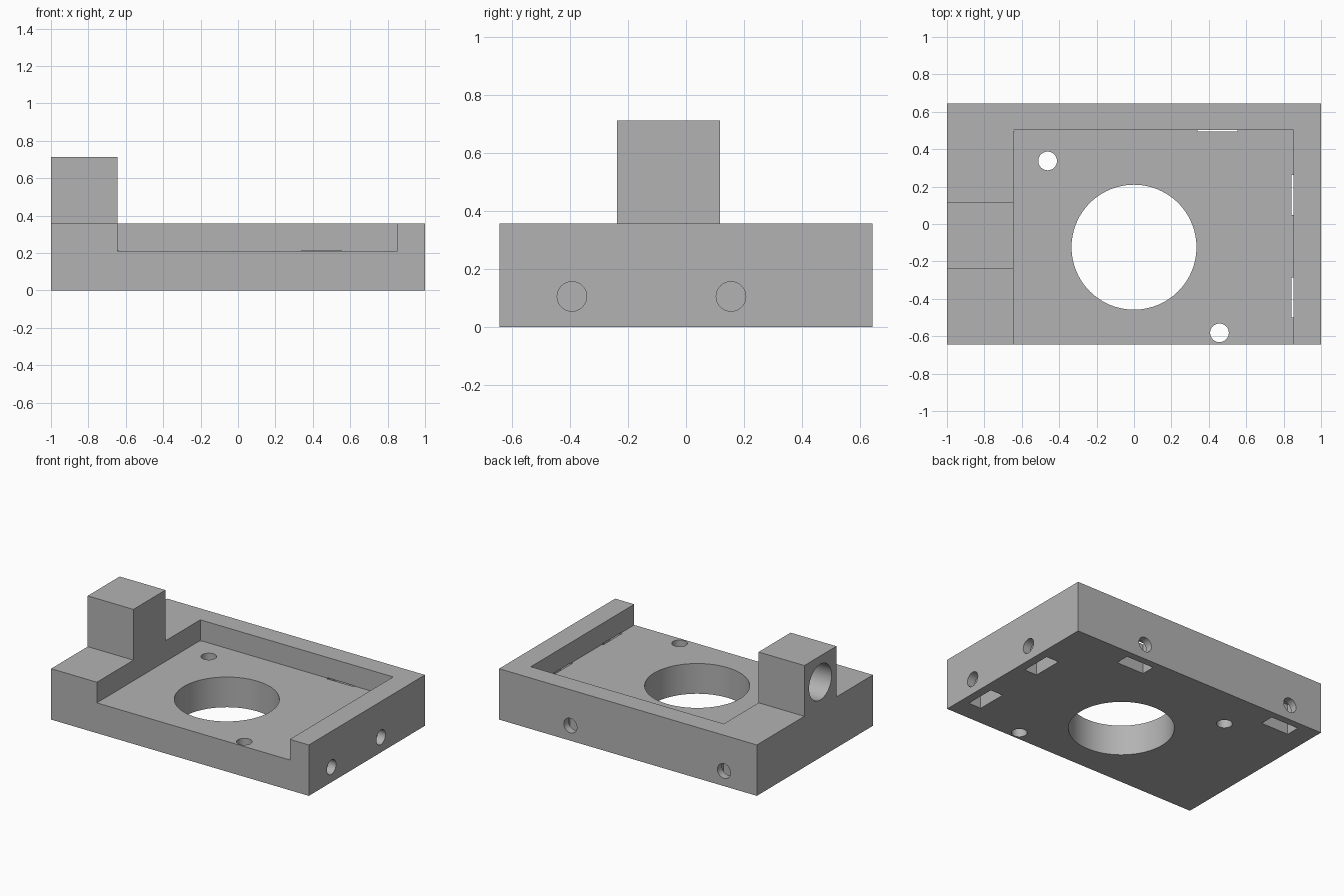
import bpy
import math

default = bpy.data.objects.get("Cube")
if default:
    bpy.data.objects.remove(default, do_unlink=True)

# Single grey material
grey = bpy.data.materials.new("plain_grey")
grey.use_nodes = True
colour = (0.45, 0.45, 0.45, 1)
grey.diffuse_color = colour
grey.node_tree.nodes["Principled BSDF"].inputs["Base Color"].default_value = colour


def box(name, x, y, z):
    """Box given by its (min, max) span on each axis."""
    bpy.ops.mesh.primitive_cube_add(size=1)
    ob = bpy.context.object
    ob.name = name
    ob.location = [(a + b) / 2 for a, b in (x, y, z)]
    ob.scale = [b - a for a, b in (x, y, z)]
    bpy.ops.object.transform_apply(location=True, rotation=True, scale=True)
    return ob


def rod(name, radius, centre, length, axis="z", sides=32):
    turn = {"x": (0, math.pi / 2, 0), "y": (math.pi / 2, 0, 0), "z": (0, 0, 0)}
    bpy.ops.mesh.primitive_cylinder_add(vertices=sides, radius=radius, depth=length,
                                        location=centre, rotation=turn[axis])
    ob = bpy.context.object
    ob.name = name
    bpy.ops.object.transform_apply(location=True, rotation=True, scale=True)
    return ob


def combine(target, tool, operation="DIFFERENCE"):
    mod = target.modifiers.new(tool.name, "BOOLEAN")
    mod.operation = operation
    mod.solver = "EXACT"
    mod.object = tool
    bpy.ops.object.select_all(action="DESELECT")
    target.select_set(True)
    bpy.context.view_layer.objects.active = target
    bpy.ops.object.modifier_apply(modifier=mod.name)
    bpy.data.objects.remove(tool, do_unlink=True)


DEEP, TOP, FLOOR = 0.643, 0.357, 0.212
SCREW_Z, SCREW_R = 0.106, 0.051
SLOT_TOP = FLOOR + 0.002

# Base block with the tower on its side wall
body = box("mount_body", (-1, 1), (-DEEP, DEEP), (0, TOP))
combine(body, box("tower", (-1, -0.645), (-0.238, 0.117), (TOP - 0.1, 0.713)), "UNION")

# Pocket open to the front
combine(body, box("pocket", (-0.645, 0.852), (-1, 0.503), (FLOOR, 1)))

# Vertical holes through the floor
combine(body, rod("centre_bore", 0.334, (0, -0.124, 0.2), 1, sides=96))
for x, y in ((-0.462, 0.337), (0.457, -0.582)):
    combine(body, rod("floor_hole", 0.05, (x, y, 0.2), 1))

# Blind bore in the outer face of the tower
combine(body, rod("tower_bore", 0.125, (-1, -0.06, 0.53), 0.54, "x", 48))

# Screw holes and nut slots in the side wall
for y in (-0.393, 0.155):
    combine(body, box("side_slot", (0.843, 0.94), (y - 0.107, y + 0.107), (-0.1, SLOT_TOP)))
    combine(body, rod("side_screw_hole", SCREW_R, (1, y, SCREW_Z), 0.3, "x"))

# Screw holes and nut slots in the back wall
for x in (-0.745, 0.447):
    combine(body, box("back_slot", (x - 0.107, x + 0.107), (0.494, 0.592), (-0.1, SLOT_TOP)))
    combine(body, rod("back_screw_hole", SCREW_R, (x, DEEP, SCREW_Z), 0.28, "y"))

# Finish
body.data.materials.clear()
body.data.materials.append(grey)
for face in body.data.polygons:
    face.material_index = 0
bpy.ops.object.select_all(action="DESELECT")
body.select_set(True)
bpy.context.view_layer.objects.active = body
bpy.ops.object.shade_smooth_by_angle(angle=math.radians(30))
